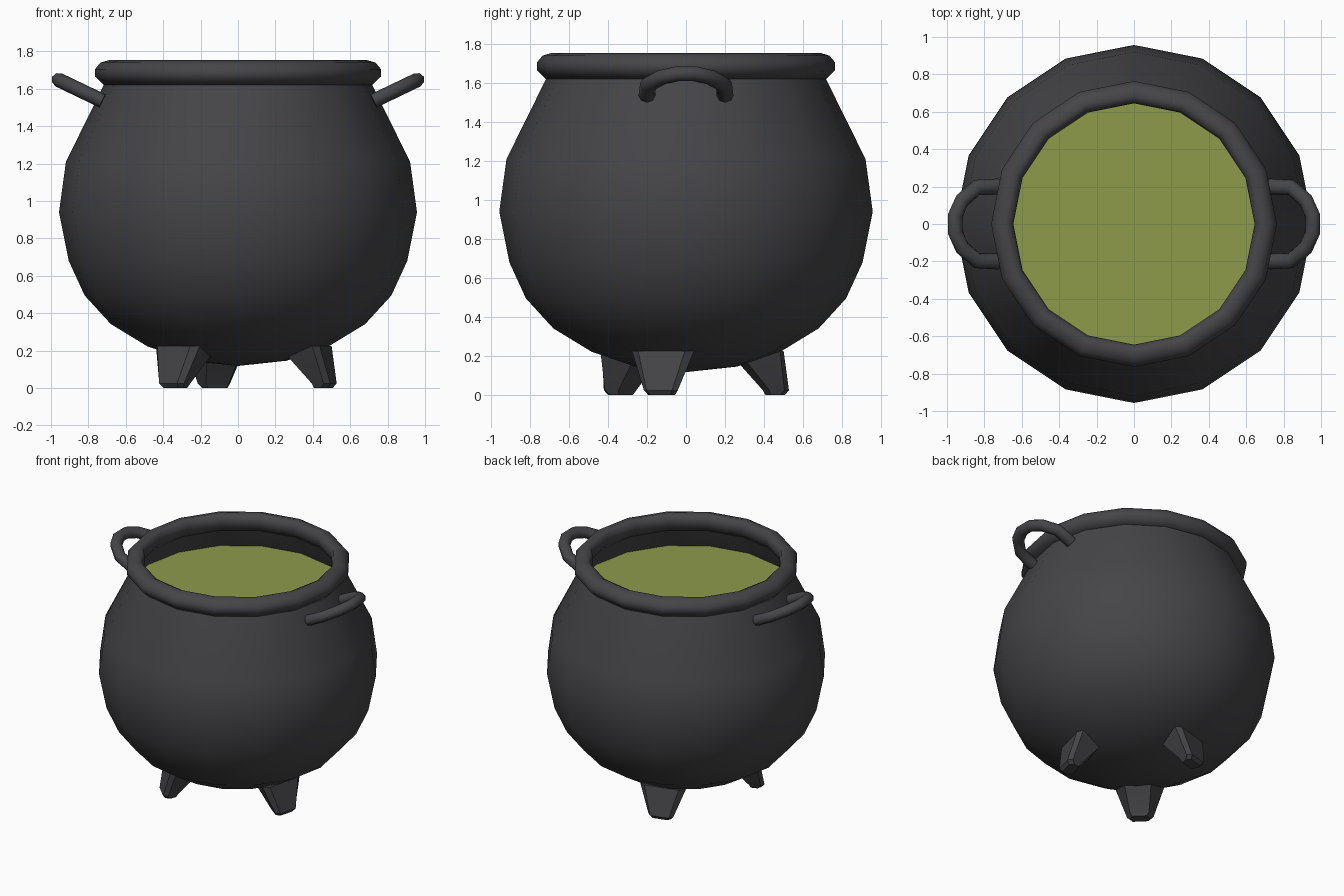
import bpy, bmesh, math
from mathutils import Vector

if "Cube" in bpy.data.objects:
    bpy.data.objects.remove(bpy.data.objects["Cube"])

def mat(name, c):
    m = bpy.data.materials.new(name)
    m.diffuse_color = (*c, 1)
    m.use_nodes = True
    m.node_tree.nodes["Principled BSDF"].inputs["Base Color"].default_value = m.diffuse_color
    return m

IRON = mat("dark iron", (0.06, 0.06, 0.065))
BREW = mat("green brew", (0.27, 0.325, 0.068))

def finish(name, bm, material, angle=None):
    bmesh.ops.remove_doubles(bm, verts=bm.verts, dist=1e-4)
    bmesh.ops.recalc_face_normals(bm, faces=bm.faces)
    me = bpy.data.meshes.new(name)
    bm.to_mesh(me)
    bm.free()
    me.materials.append(material)
    ob = bpy.data.objects.new(name, me)
    bpy.context.collection.objects.link(ob)
    if angle:
        bpy.ops.object.select_all(action='DESELECT')
        ob.select_set(True)
        bpy.context.view_layer.objects.active = ob
        bpy.ops.object.shade_smooth_by_angle(angle=math.radians(angle))
    return ob

def skin(bm, rings, close=False):
    """Bridge successive vertex rings with quads."""
    n = len(rings[0])
    pairs = list(zip(rings, rings[1:] + rings[:1])) if close else list(zip(rings, rings[1:]))
    for a, b in pairs:
        for i in range(n):
            j = (i + 1) % n
            bm.faces.new((a[i], a[j], b[j], b[i]))

def lathe(name, profile, material, close=False, sides=16, angle=60):
    bm = bmesh.new()
    rings = [[bm.verts.new((r * math.cos(i * math.tau / sides),
                            r * math.sin(i * math.tau / sides), z))
              for i in range(sides)] for r, z in profile]
    skin(bm, rings, close)
    for ring, (r, z) in zip(rings, profile):
        if r < 0.01:
            bmesh.ops.remove_doubles(bm, verts=ring, dist=0.05)
    bmesh.ops.dissolve_degenerate(bm, edges=bm.edges, dist=1e-4)
    return finish(name, bm, material, angle)

# Pot body: outer wall, then the inner wall down below the brew
lathe("pot_body", [(0.001, 0.118), (0.26, 0.146), (0.485, 0.223), (0.68, 0.342), (0.82, 0.495),
                   (0.905, 0.68), (0.957, 0.94), (0.92, 1.21), (0.715, 1.625), (0.70, 1.68),
                   (0.67, 1.66), (0.685, 1.615), (0.765, 1.44)], IRON)

# Rolled rim
lathe("rim", [(0.687, 1.754), (0.735, 1.74), (0.764, 1.705), (0.764, 1.665), (0.718, 1.62),
              (0.68, 1.624), (0.65, 1.66), (0.645, 1.70), (0.656, 1.738)], IRON, close=True)

# Brew surface
bm = bmesh.new()
bmesh.ops.create_circle(bm, cap_ends=True, segments=16, radius=0.745)
for v in bm.verts:
    a = round(math.atan2(v.co.y, v.co.x) / (math.tau / 16)) * math.tau / 16
    v.co = (0.745 * math.cos(a), 0.745 * math.sin(a), 1.48)
finish("brew", bm, BREW)

# Three tapered legs, splayed outward, with softened feet
def leg(name, deg):
    a = math.radians(deg)
    out = Vector((math.cos(a), math.sin(a), 0))
    tan = Vector((-math.sin(a), math.cos(a), 0))
    bm = bmesh.new()
    rings = []
    # outer radius, half width, inner radius, half width, height
    for ro, wo, ri, wi, z in ((0.485, 0.165, 0.25, 0.10, 0.225),
                              (0.528, 0.09, 0.425, 0.065, 0.025),
                              (0.51, 0.07, 0.435, 0.05, 0.0)):
        rings.append([bm.verts.new(out * r + tan * w + Vector((0, 0, z)))
                      for r, w in ((ro, wo * 0.75), (ro - 0.03, wo), (ri, wi),
                                   (ri, -wi), (ro - 0.03, -wo), (ro, -wo * 0.75))])
    skin(bm, rings)
    bm.faces.new(rings[0])
    bm.faces.new(rings[-1])
    finish(name, bm, IRON, 40)

for name, deg in (("right_leg", -15), ("back_leg", 105), ("front_leg", 225)):
    leg(name, deg)

# Two tilted loop handles
def handle(name, side, radius=0.043, n=8):
    half = [(0.725, 0.20), (0.84, 0.195), (0.92, 0.125), (0.956, 0.045)]
    flat = half + [(x, -y) for x, y in reversed(half)]
    pts = [Vector((x * side, y, 1.54 + (x - 0.735) * 0.48)) for x, y in flat]
    up = Vector((-0.48 * side, 0, 1)).normalized()
    bm = bmesh.new()
    rings = []
    for i, p in enumerate(pts):
        t = (pts[min(i + 1, len(pts) - 1)] - pts[max(i - 1, 0)]).normalized()
        s = t.cross(up).normalized()
        rings.append([bm.verts.new(p + radius * (s * math.cos(k * math.tau / n) +
                                                 up * 0.9 * math.sin(k * math.tau / n)))
                      for k in range(n)])
    skin(bm, rings)
    bm.faces.new(rings[0])
    bm.faces.new(rings[-1])
    finish(name, bm, IRON, 60)

handle("right_handle", 1)
handle("left_handle", -1)
